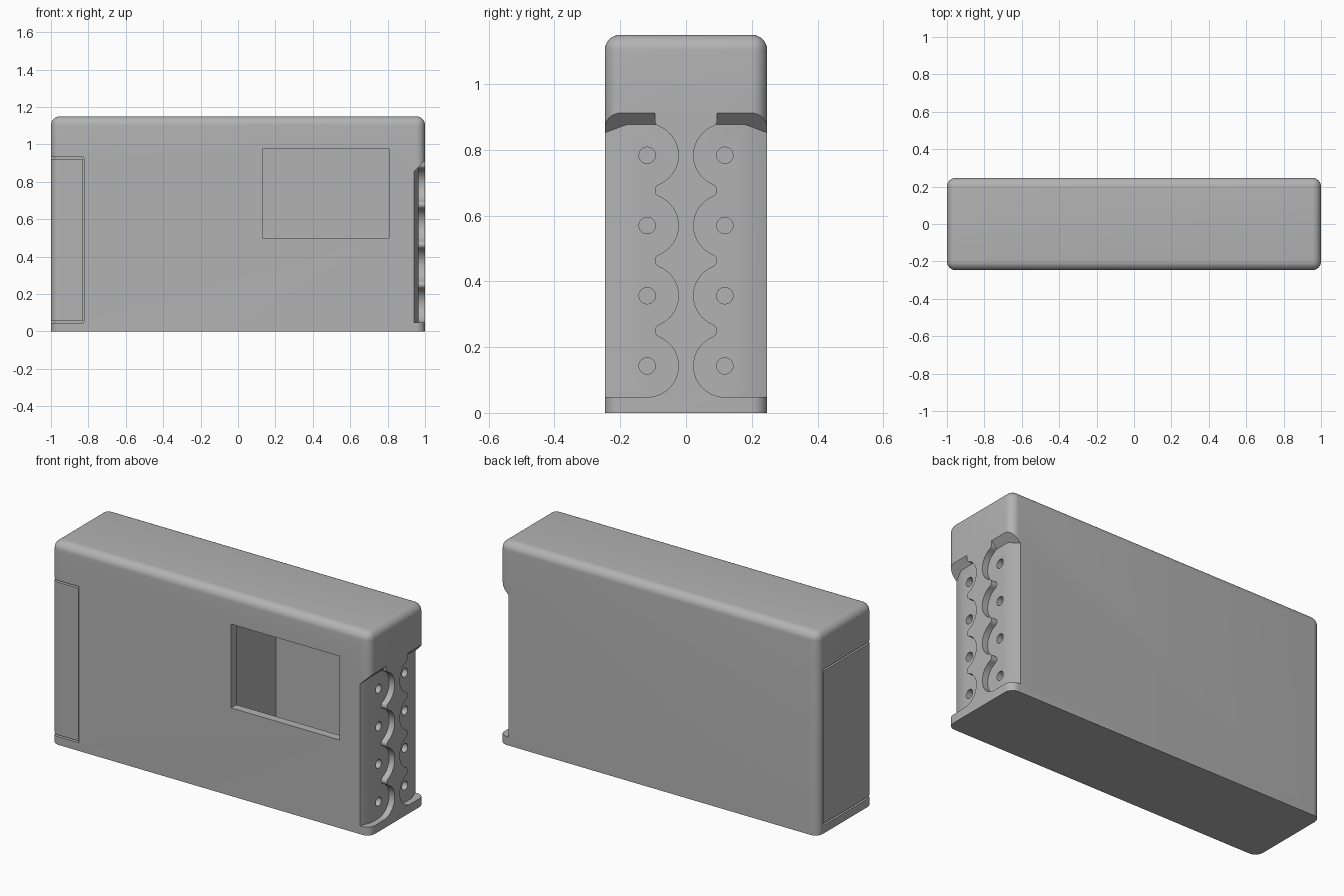
import bpy, bmesh, math

if "Cube" in bpy.data.objects:
    bpy.data.objects.remove(bpy.data.objects["Cube"])

gray = bpy.data.materials.new("plain_gray")
gray.diffuse_color = (0.45, 0.45, 0.45, 1)
gray.use_nodes = True
gray.node_tree.nodes["Principled BSDF"].inputs["Base Color"].default_value = gray.diffuse_color

HX, HY, H = 1.0, 0.247, 1.15
PITCH, Z0 = 0.2135, 0.143
HOLE_Y = 0.118


def finish(bm, name):
    bmesh.ops.recalc_face_normals(bm, faces=bm.faces)
    me = bpy.data.meshes.new(name)
    bm.to_mesh(me)
    bm.free()
    ob = bpy.data.objects.new(name, me)
    bpy.context.collection.objects.link(ob)
    me.materials.append(gray)
    return ob


def box(name, x0, x1, y0, y1, z0, z1):
    bm = bmesh.new()
    bmesh.ops.create_cube(bm, size=1)
    for v in bm.verts:
        v.co = (x1 if v.co.x > 0 else x0, y1 if v.co.y > 0 else y0, z1 if v.co.z > 0 else z0)
    return finish(bm, name)


def prism(name, start, end):
    """Closed solid between two matching outlines."""
    bm = bmesh.new()
    a = [bm.verts.new(p) for p in start]
    b = [bm.verts.new(p) for p in end]
    bm.faces.new(a)
    bm.faces.new(b)
    for i in range(len(a)):
        j = (i + 1) % len(a)
        bm.faces.new((a[i], a[j], b[j], b[i]))
    return finish(bm, name)


def boolean(ob, other, op='DIFFERENCE'):
    m = ob.modifiers.new("cut", 'BOOLEAN')
    m.operation, m.object, m.solver = op, other, 'EXACT'
    bpy.context.view_layer.objects.active = ob
    bpy.ops.object.modifier_apply(modifier=m.name)
    bpy.data.objects.remove(other)


# Case: block with rounded upright and top edges, sharp base
case = box("case", -HX, HX, -HY, HY, 0, H)
bm = bmesh.new()
bm.from_mesh(case.data)
edges = [e for e in bm.edges if max(v.co.z for v in e.verts) > 0.1]
bmesh.ops.bevel(bm, geom=edges, offset=0.047, segments=8, profile=0.5, affect='EDGES')
bm.to_mesh(case.data)
bm.free()

# Hollow behind the window, then the window opening
boolean(case, box("hollow", 0.1, 0.87, -0.2, 0.2, 0.05, 1.1))
boolean(case, box("window", 0.13, 0.81, -0.3, -0.15, 0.5, 0.975))


# Scalloped edge of one end pocket: large arcs joined by small fillets
def scallop(s):
    R, r, fy = 0.095, 0.02, 0.075
    tilt = math.atan2(PITCH / 2, HOLE_Y - fy)
    pts = [(0.35, Z0 - R), (HOLE_Y, Z0 - R)]
    for k in range(4):
        zc = Z0 + k * PITCH
        lo = -math.pi / 2 if k == 0 else -tilt
        for i in range(1 if k == 0 else 0, 17):
            a = lo + (tilt - lo) * i / 16
            pts.append((HOLE_Y - R * math.cos(a), zc + R * math.sin(a)))
        stop = tilt if k < 3 else 0
        for i in range(1, 7 if k < 3 else 6):
            a = -tilt + (stop + tilt) * i / (7 if k < 3 else 5)
            pts.append((fy + r * math.cos(a), zc + PITCH / 2 + r * math.sin(a)))
    pts += [(0.095, 1.05), (0.35, 1.05)]
    return [(s * y, z) for y, z in pts]


for s in (-1, 1):
    # Pocket: sloped roof and chamfered outer floor, trimmed by the scalloped edge
    plan = [(1.1, 0.0), (0.965, 0.0), (0.965, 0.18), (0.94, HY), (0.921, 0.3), (1.1, 0.3)]
    pocket = prism("pocket", [(x, s * y, 0.02) for x, y in plan],
                   [(x, s * y, x - 0.088) for x, y in plan])
    edge = scallop(s)
    boolean(pocket, prism("scallop", [(0.9, y, z) for y, z in edge],
                          [(1.2, y, z) for y, z in edge]), 'INTERSECT')
    boolean(case, pocket)
    # Row of round holes in the pocket floor
    for k in range(4):
        ring = [(s * HOLE_Y + 0.025 * math.cos(i * math.pi / 12),
                 Z0 + k * PITCH + 0.025 * math.sin(i * math.pi / 12)) for i in range(24)]
        boolean(case, prism("hole", [(0.92, y, z) for y, z in ring],
                            [(1.02, y, z) for y, z in ring]))

# Narrow seams around the wrap-around end door
D = 0.02
for z0, z1 in ((0.046, 0.056), (0.922, 0.932)):
    boolean(case, prism("seam", *[[(-1.1, -0.3, z), (-0.825, -0.3, z), (-0.825, -HY + D, z),
                                   (-1 + D, -HY + D, z), (-1 + D, 0.2, z), (-1.1, 0.2, z)]
                                  for z in (z0, z1)]))
boolean(case, box("front_seam", -0.828, -0.824, -0.3, -HY + D, 0.05, 0.928))
boolean(case, box("end_seam", -1.1, -1 + D, 0.196, 0.201, 0.05, 0.928))

bpy.ops.object.select_all(action='DESELECT')
case.select_set(True)
bpy.context.view_layer.objects.active = case
bpy.ops.object.shade_smooth_by_angle(angle=math.radians(30))

# Faint dashed half ring on the front
bm = bmesh.new()
for i in range(0, 60, 2):
    quad = []
    for rad, j in ((0.141, i), (0.141, i + 1), (0.144, i + 1), (0.144, i)):
        a = math.pi + math.pi * j / 59
        quad.append(bm.verts.new((-0.4 + rad * math.cos(a), -HY - 0.001, 0.915 + rad * math.sin(a))))
    bm.faces.new(quad)
half_ring = finish(bm, "half_ring_mark")
